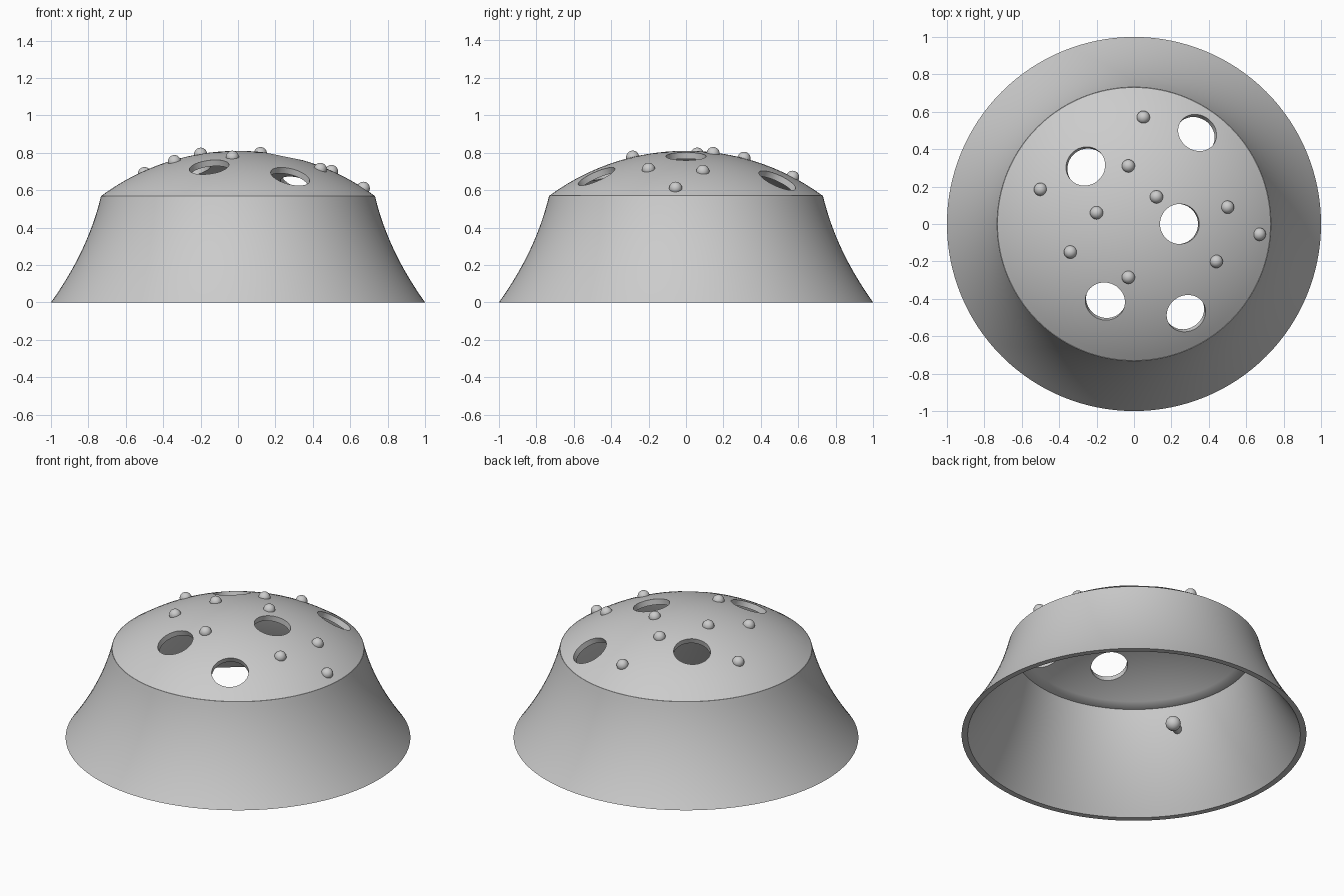
import bpy, bmesh, math
from mathutils import Vector, Matrix

if "Cube" in bpy.data.objects:
    bpy.data.objects.remove(bpy.data.objects["Cube"], do_unlink=True)

grey = bpy.data.materials.new("plain_grey")
grey.use_nodes = True
grey.diffuse_color = (0.6, 0.6, 0.6, 1)
grey.node_tree.nodes["Principled BSDF"].inputs["Base Color"].default_value = grey.diffuse_color

RIM, TOP, WALL = 0.57, 0.81, 0.035
RADIUS = 1.23                       # sphere that the dome is a cap of
CENTRE = Vector((0, 0, TOP - RADIUS))


def finish(name, bm):
    mesh = bpy.data.meshes.new(name)
    bm.to_mesh(mesh)
    bm.free()
    mesh.materials.append(grey)
    ob = bpy.data.objects.new(name, mesh)
    bpy.context.collection.objects.link(ob)
    return ob


def smooth(ob):
    bpy.ops.object.select_all(action='DESELECT')
    ob.select_set(True)
    bpy.context.view_layer.objects.active = ob
    bpy.ops.object.shade_smooth_by_angle(angle=math.radians(35))


def lathe(name, profile, closed):
    bm = bmesh.new()
    verts = [bm.verts.new((r, 0, z)) for r, z in profile]
    edges = [bm.edges.new(pair) for pair in zip(verts, verts[1:])]
    if closed:
        edges.append(bm.edges.new((verts[-1], verts[0])))
    bmesh.ops.spin(bm, geom=verts + edges, cent=(0, 0, 0), axis=(0, 0, 1),
                   angle=math.tau, steps=128)
    bmesh.ops.remove_doubles(bm, verts=bm.verts, dist=0.0001)
    bmesh.ops.recalc_face_normals(bm, faces=bm.faces)
    return finish(name, bm)


def on_dome(x, y):
    return Vector((x, y, CENTRE.z + math.sqrt(RADIUS ** 2 - x * x - y * y)))


def cylinder(bm, centre, axis, radius, depth, sides):
    turn = axis.to_track_quat('Z', 'Y').to_matrix().to_4x4()
    bmesh.ops.create_cone(bm, cap_ends=True, segments=sides, radius1=radius, radius2=radius,
                          depth=depth, matrix=Matrix.Translation(centre) @ turn)


# Flared skirt: a curved wall, open at the bottom
start, pull, end = Vector((1, 0)), Vector((0.80, 0.28)), Vector((0.732, RIM))
curve = []
for i in range(17):
    t = i / 16
    curve.append(start * (1 - t) ** 2 + pull * 2 * t * (1 - t) + end * t * t)
inner = [(p.x - WALL, p.y) for p in reversed(curve)]
smooth(lathe("flared_skirt", [tuple(p) for p in curve] + inner, True))


# Domed top: a thick spherical cap with a flat lower rim
def cap(radius):
    sweep = math.acos((RIM - CENTRE.z) / radius)
    return [(radius * math.sin(sweep * i / 20), CENTRE.z + radius * math.cos(sweep * i / 20))
            for i in range(21)]


dome = lathe("domed_top", cap(RADIUS) + cap(RADIUS - WALL)[::-1], False)

# Round holes drilled square to the dome
holes = [(-0.26, 0.31), (0.34, 0.49), (0.245, 0), (-0.155, -0.415), (0.28, -0.48)]
bm = bmesh.new()
for x, y in holes:
    point = on_dome(x, y)
    cylinder(bm, point, (point - CENTRE).normalized(), 0.107, 0.2, 48)
cutter = finish("hole_cutter", bm)
cutter.hide_render = True
drill = dome.modifiers.new("holes", 'BOOLEAN')
drill.operation = 'DIFFERENCE'
drill.solver = 'EXACT'
drill.object = cutter
bpy.context.view_layer.objects.active = dome
bpy.ops.object.modifier_apply(modifier=drill.name)
bpy.data.objects.remove(cutter, do_unlink=True)
smooth(dome)

# Small round studs scattered over the dome
studs = [(0.05, 0.57), (-0.03, 0.31), (0.12, 0.145), (-0.5, 0.185), (-0.2, 0.06),
         (0.5, 0.09), (0.67, -0.055), (-0.34, -0.15), (0.44, -0.2), (-0.03, -0.285)]
for n, (x, y) in enumerate(studs, 1):
    bm = bmesh.new()
    bmesh.ops.create_uvsphere(bm, u_segments=24, v_segments=14, radius=0.035,
                              matrix=Matrix.Translation(on_dome(x, y)))
    smooth(finish(f"stud_{n}", bm))

# Knob on a short peg, inside the skirt
outward = Vector((math.cos(math.radians(210)), math.sin(math.radians(210)), 0))
height = Vector((0, 0, 0.435))
bm = bmesh.new()
bmesh.ops.create_uvsphere(bm, u_segments=24, v_segments=14, radius=0.044,
                          matrix=Matrix.Translation(outward * 0.665 + height))
smooth(finish("inner_knob", bm))
bm = bmesh.new()
cylinder(bm, outward * 0.71 + height, outward, 0.026, 0.1, 24)
smooth(finish("inner_knob_peg", bm))
